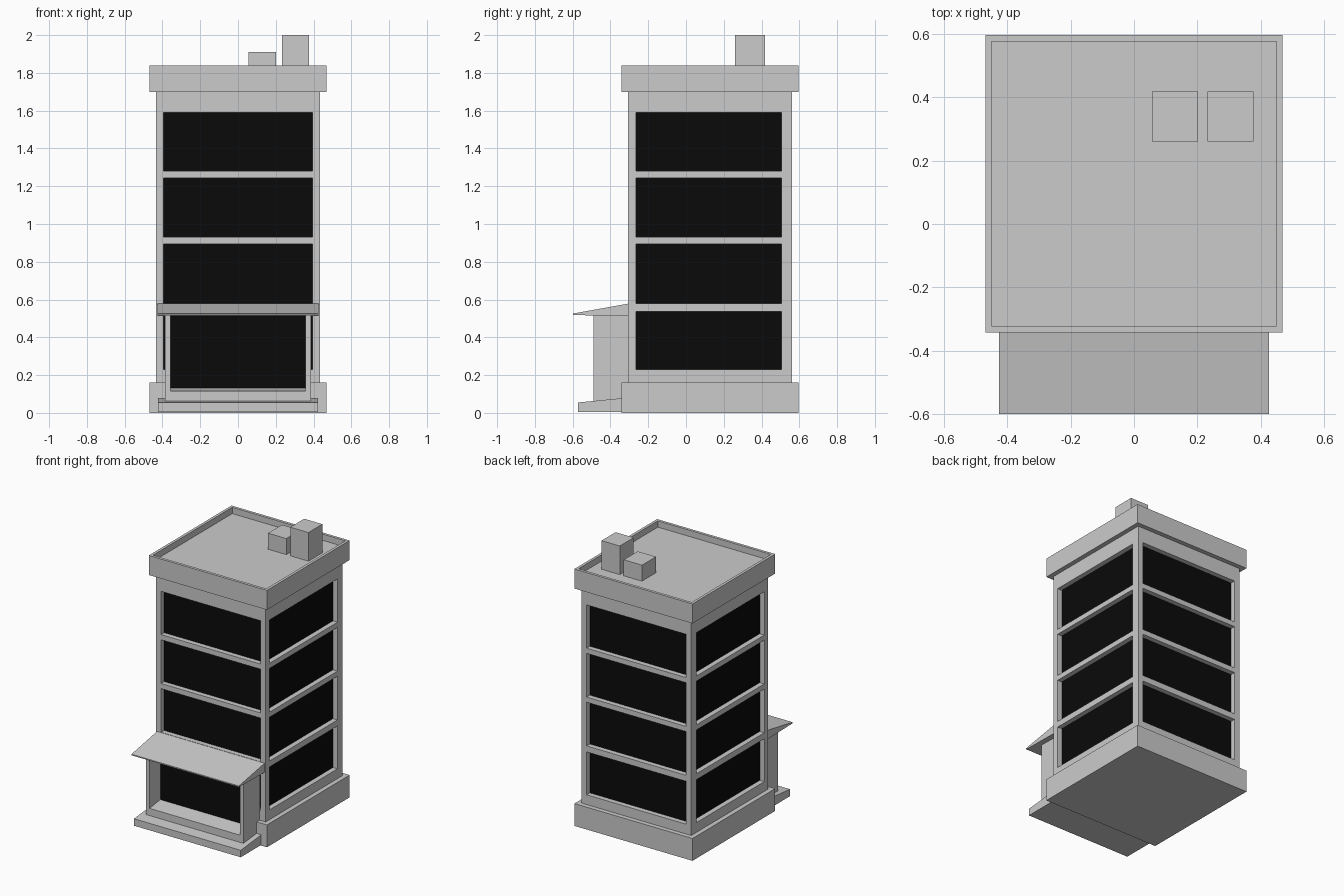
import bpy, bmesh
from mathutils import Vector, Matrix
from math import pi

if "Cube" in bpy.data.objects:
    bpy.data.objects.remove(bpy.data.objects["Cube"])

CY = 0.127                       # centre of the tower in y
glass = bpy.data.materials.new("dark_glass")
glass.diffuse_color = (0.003, 0.003, 0.003, 1)
glass.use_nodes = True
glass.node_tree.nodes["Principled BSDF"].inputs["Base Color"].default_value = glass.diffuse_color


def finish(bm, name, mats=()):
    bmesh.ops.recalc_face_normals(bm, faces=bm.faces)
    me = bpy.data.meshes.new(name)
    bm.to_mesh(me)
    bm.free()
    for m in mats:
        me.materials.append(m)
    ob = bpy.data.objects.new(name, me)
    bpy.context.collection.objects.link(ob)
    return ob


def box(name, x0, x1, y0, y1, z0, z1, mats=(), tray=None):
    bm = bmesh.new()
    bmesh.ops.create_cube(bm, size=1)
    for v in bm.verts:
        v.co = Vector(((x0 + x1) / 2 + v.co.x * (x1 - x0),
                       (y0 + y1) / 2 + v.co.y * (y1 - y0),
                       (z0 + z1) / 2 + v.co.z * (z1 - z0)))
    if tray:                     # sink the top face to leave a rim
        rim, depth = tray
        bm.normal_update()
        top = max(bm.faces, key=lambda f: f.calc_center_median().z)
        bmesh.ops.inset_region(bm, faces=[top], thickness=rim)
        new = bmesh.ops.extrude_face_region(bm, geom=[top])["geom"]
        bmesh.ops.delete(bm, geom=[top], context='FACES')
        bmesh.ops.translate(bm, vec=(0, 0, -depth),
                            verts=[g for g in new if isinstance(g, bmesh.types.BMVert)])
    return finish(bm, name, mats)


def extrude_profile(name, yz, half_x):
    bm = bmesh.new()
    f = bm.faces.new([bm.verts.new((-half_x, y, z)) for y, z in yz])
    new = bmesh.ops.extrude_face_region(bm, geom=[f])["geom"]
    bmesh.ops.translate(bm, vec=(2 * half_x, 0, 0),
                        verts=[g for g in new if isinstance(g, bmesh.types.BMVert)])
    return finish(bm, name)


# Tower walls: four sides, each a grid with recessed window cells
def tower(half=0.435, recess=0.036):
    bm = bmesh.new()
    zs = [0.1, 0.23, 0.537, 0.58, 0.893, 0.93, 1.243, 1.28, 1.59, 1.72]
    for side in range(4):
        w = 0.394 if side % 2 == 0 else 0.385
        shift = -0.007 * (side % 2) * (1 if side == 1 else -1)
        xs = [-half, shift - w, shift + w, half]
        M = Matrix.Translation((0, CY, 0)) @ Matrix.Rotation(side * pi / 2, 4, 'Z')
        grid = [[bm.verts.new(M @ Vector((x, -half, z))) for x in xs] for z in zs]
        inward = M.to_3x3() @ Vector((0, recess, 0))
        for r in range(len(zs) - 1):
            for c in range(3):
                ring = [grid[r][c], grid[r][c + 1], grid[r + 1][c + 1], grid[r + 1][c]]
                if c == 1 and r % 2 == 1:
                    back = [bm.verts.new(v.co + inward) for v in ring]
                    bm.faces.new(back).material_index = 1
                    for i in range(4):
                        j = (i + 1) % 4
                        bm.faces.new((ring[i], ring[j], back[j], back[i]))
                else:
                    bm.faces.new(ring)
    bmesh.ops.remove_doubles(bm, verts=bm.verts, dist=1e-5)
    bmesh.ops.holes_fill(bm, edges=[e for e in bm.edges if e.is_boundary], sides=0)
    wall = bpy.data.materials.new("wall_grey")
    wall.diffuse_color = (0.8, 0.8, 0.8, 1)
    wall.use_nodes = True
    wall.node_tree.nodes["Principled BSDF"].inputs["Base Color"].default_value = wall.diffuse_color
    return finish(bm, "tower_walls", (wall, glass))


tower()

# Plinth and roof parapet
H = 0.468
box("plinth", -H, H, CY - H, CY + H, 0, 0.16)
box("roof_parapet", -H, H, CY - H, CY + H, 1.70, 1.84, tray=(0.028, 0.045))

# Rooftop units
box("roof_unit_low", 0.056, 0.201, 0.26, 0.418, 1.79, 1.91)
box("roof_unit_tall", 0.232, 0.376, 0.26, 0.418, 1.79, 2.0)

# Entrance porch: step, sill, side walls, shop window, sloped awning
extrude_profile("entrance_step", [(-0.573, 0.005), (-0.573, 0.055), (-0.335, 0.078),
                                  (-0.335, 0.005)], 0.423)
extrude_profile("porch_sill", [(-0.49, 0.06), (-0.49, 0.115), (-0.37, 0.132),
                               (-0.31, 0.132), (-0.31, 0.06)], 0.358)
for label, s in (("left", -1), ("right", 1)):
    a, b = sorted((s * 0.357, s * 0.386))
    box("porch_wall_" + label, a, b, -0.49, -0.305, 0.06, 0.52)
box("shop_window", -0.357, 0.357, -0.37, -0.36, 0.13, 0.52, (glass,))
extrude_profile("awning", [(-0.598, 0.518), (-0.598, 0.526), (-0.308, 0.578),
                           (-0.308, 0.513)], 0.426)
